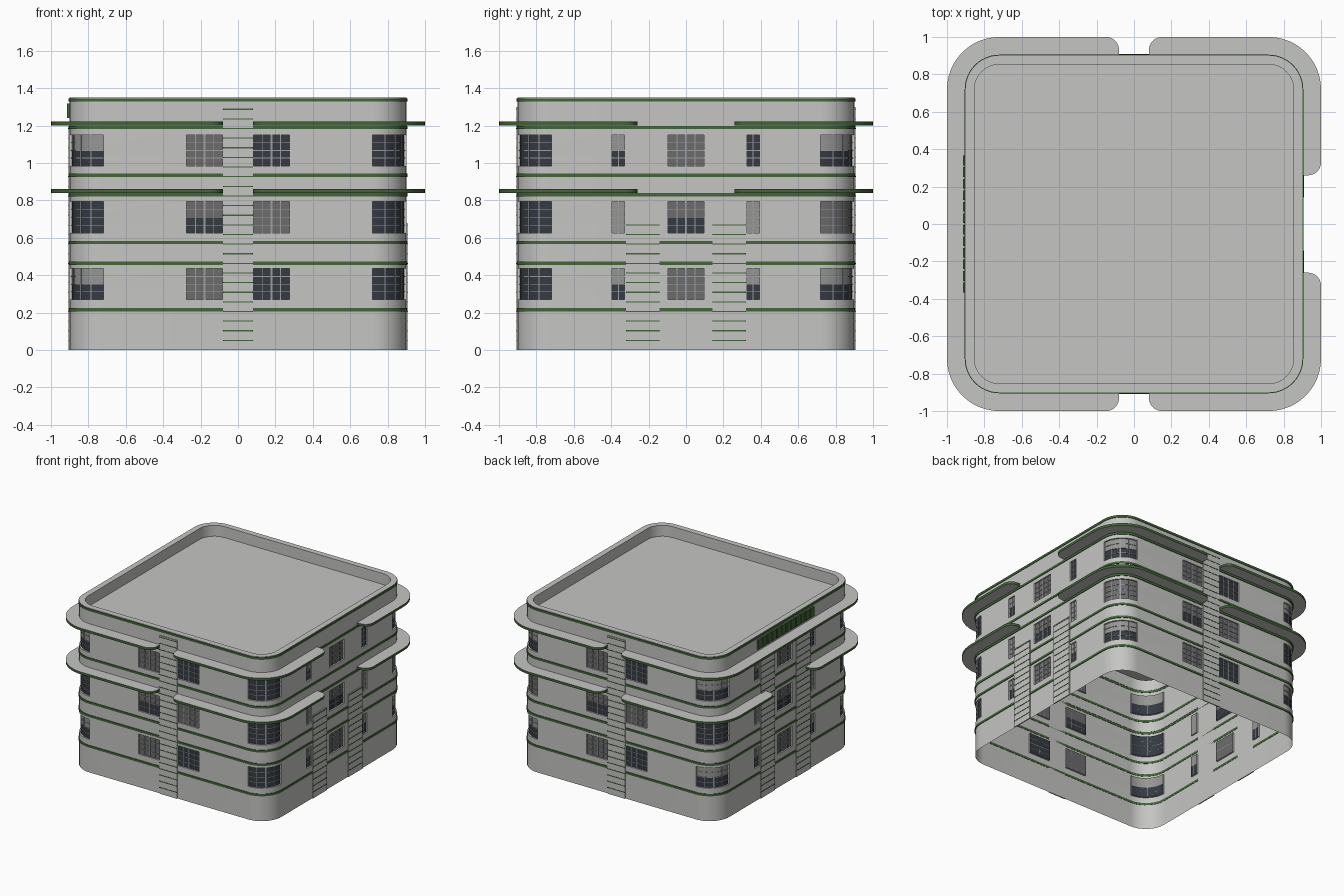
import bpy, bmesh, math
from mathutils import Vector

if "Cube" in bpy.data.objects:
    bpy.data.objects.remove(bpy.data.objects["Cube"])

H, R = 0.9, 0.18                 # half width of the block, corner radius
S = H - R                        # half length of the straight wall
ARC = R * math.pi / 2
L = 2 * S + ARC                  # perimeter length per side (wall + corner)


def material(name, rgb):
    m = bpy.data.materials.new(name)
    m.diffuse_color = (*rgb, 1)
    m.use_nodes = True
    m.node_tree.nodes["Principled BSDF"].inputs["Base Color"].default_value = m.diffuse_color
    return m


WALL = material("pale grey render", (0.56, 0.56, 0.545))
GREEN = material("dark green trim", (0.055, 0.13, 0.04))
GLASS = material("dark glass", (0.035, 0.043, 0.055))
BLIND = material("grey blind", (0.15, 0.15, 0.155))
PALE = material("light blind", (0.30, 0.30, 0.295))
BAR = material("window bar grey", (0.33, 0.34, 0.35))


def station(t, off, z):
    """Point on the rounded-square plan at perimeter t, pushed out by off.
    Sides run 0 front, 1 right, 2 back, 3 left; t = k*L is a side's centre."""
    k = math.floor((t + S) / L + 1e-6)
    s = t - k * L
    if s <= S:
        x, y = s, -(H + off)
    else:
        a = (s - S) / R
        x, y = S + (R + off) * math.sin(a), -S - (R + off) * math.cos(a)
    for _ in range(k % 4):
        x, y = -y, x
    return Vector((x, y, z))


def arc_steps(t0, t1, n=12):
    """Perimeter samples from t0 to t1, dense only round the corners."""
    pts = {round(t0, 5), round(t1, 5)}
    for k in range(-1, 6):
        for i in range(n + 1):
            t = k * L + S + ARC * i / n
            if t0 + 1e-4 < t < t1 - 1e-4:
                pts.add(round(t, 5))
    return sorted(pts)


def finish(name, bm, mats):
    bmesh.ops.remove_doubles(bm, verts=bm.verts, dist=1e-5)
    me = bpy.data.meshes.new(name)
    bm.to_mesh(me)
    bm.free()
    ob = bpy.data.objects.new(name, me)
    bpy.context.collection.objects.link(ob)
    for m in mats:
        me.materials.append(m)
    bpy.ops.object.select_all(action='DESELECT')
    ob.select_set(True)
    bpy.context.view_layer.objects.active = ob
    bpy.ops.object.shade_smooth_by_angle(angle=math.radians(30))
    return ob


def ribbon(bm, ts, inner, outer, z0, z1, edge_mat=0):
    """Box-section strip following the plan; outer may be a function of t."""
    out = outer if callable(outer) else (lambda t: outer)
    rings = [[bm.verts.new(station(t, o, z)) for o, z in
              ((inner, z0), (out(t), z0), (out(t), z1), (inner, z1))] for t in ts]
    for a, b in zip(rings, rings[1:]):
        for i in range(4):
            j = (i + 1) % 4
            f = bm.faces.new((a[i], b[i], b[j], a[j]))
            f.material_index = edge_mat if i == 1 else 0
    if ts[-1] - ts[0] < 4 * L - 1e-3:
        bm.faces.new(rings[0][::-1]).material_index = edge_mat
        bm.faces.new(rings[-1]).material_index = edge_mat


# Window layout: (start, end, blind level per floor) where 0 none, 1 half, 2 full
windows = []
for k in (0, 2):
    windows += [(k * L - 0.275, k * L - 0.082, (2, 1, 2)),
                (k * L + 0.082, k * L + 0.275, (0, 2, 0))]
for k in (1, 3):
    windows += [(k * L - 0.395, k * L - 0.328, (1, 3, 1)),
                (k * L - 0.097, k * L + 0.097, (2, 1, 2)),
                (k * L + 0.325, k * L + 0.392, (1, 3, 0))]
for k, levels in enumerate(((0, 0, 0), (1, 2, 1), (1, 0, 1), (1, 0, 1))):
    windows.append((k * L + S, k * L + S + ARC, levels))
FLOORS = ((0.27, 0.435), (0.625, 0.795), (0.985, 1.15))
DEPTH = -0.012


def window_at(t):
    for w in windows:
        if w[0] < t < w[1] or w[0] < t - 4 * L < w[1]:
            return w
    return None


# Walls with recessed window panes
bm = bmesh.new()
marks = set(arc_steps(-S, 4 * L - S))
for w in windows:
    marks.update((round(w[0], 5), round(w[1], 5)))
ts = sorted(marks)


def quad(points, mat=0):
    bm.faces.new([bm.verts.new(p) for p in points]).material_index = mat


levels = [0.0]
for a, b in FLOORS:
    levels += [a, (a + b) / 2, b]
levels.append(1.35)
for i, (t0, t1) in enumerate(zip(ts, ts[1:])):
    w = window_at((t0 + t1) / 2)
    for j, (z0, z1) in enumerate(zip(levels, levels[1:])):
        if not w or j % 3 == 0:
            quad([station(t0, 0, z0), station(t1, 0, z0), station(t1, 0, z1), station(t0, 0, z1)])
            continue
        upper = j % 3 == 2
        lv = w[2][j // 3]
        mat = {0: 1, 1: 3 if upper and w[1] - w[0] < 0.1 else 2 if upper else 1, 2: 2, 3: 3}[lv]
        if lv == 1 and upper and abs(w[1] - w[0] - ARC) < 1e-3:
            mat = 3
        quad([station(t0, DEPTH, z0), station(t1, DEPTH, z0),
              station(t1, DEPTH, z1), station(t0, DEPTH, z1)], mat)
        z = z1 if upper else z0                       # head or sill
        p = [station(t0, 0, z), station(t1, 0, z), station(t1, DEPTH, z), station(t0, DEPTH, z)]
        quad(p[::-1] if upper else p)
        for t, edge in ((t0, w[0]), (t1, w[1])):      # jambs
            if abs(t - edge) < 1e-4:
                p = [station(t, 0, z0), station(t, DEPTH, z0), station(t, DEPTH, z1), station(t, 0, z1)]
                quad(p if edge == w[0] else p[::-1])
finish("outer_walls", bm, [WALL, GLASS, BLIND, PALE])

# Parapet rim, its inner face and the sunken roof deck
bm = bmesh.new()
loop = arc_steps(-S, 4 * L - S)
for (o0, z0), (o1, z1) in (((0, 1.35), (-0.047, 1.35)), ((-0.047, 1.35), (-0.047, 1.26))):
    for t0, t1 in zip(loop, loop[1:]):
        quad([station(t0, o0, z0), station(t1, o0, z0), station(t1, o1, z1), station(t0, o1, z1)])
quad([station(t, -0.047, 1.26) for t in loop[:-1]])
finish("parapet_and_roof", bm, [WALL])

# Window bars: a centre mullion, thin uprights and cross bars
bm = bmesh.new()
for t0, t1, _ in windows:
    wide = t1 - t0 > 0.1
    for z0, z1 in FLOORS:
        cols = (0.25, 0.5, 0.75) if wide else (0.5,)
        for c in cols:
            t = t0 + (t1 - t0) * c
            hw = 0.005 if (wide and c == 0.5) else 0.002
            ribbon(bm, [t - hw, t + hw], DEPTH, DEPTH + 0.005, z0, z1)
        for r in (0.25, 0.5, 0.75):
            z = z0 + (z1 - z0) * r
            ribbon(bm, arc_steps(t0, t1), DEPTH, DEPTH + 0.004, z - 0.002, z + 0.002)
finish("window_bars", bm, [BAR])

# Green bands round the whole block
bm = bmesh.new()
for z in (0.215, 0.465, 0.575, 0.83, 0.935, 1.19, 1.337):
    ribbon(bm, loop, -0.002, 0.005, z - 0.009, z + 0.009)
finish("trim_bands", bm, [GREEN])


# Flat canopies wrapping the corners, with rounded ends
def canopy(name, t0, t1, z):
    rr = 0.07
    ends = [rr * (1 - math.cos(math.pi / 2 * i / 8)) for i in range(9)]
    path = sorted({*arc_steps(t0, t1), *(t0 + e for e in ends), *(t1 - e for e in ends)})

    def outer(t):
        d = min(t - t0, t1 - t, rr)
        return 0.1 - rr + math.sqrt(max(0, rr * rr - (rr - d) ** 2))
    b = bmesh.new()
    ribbon(b, path, -0.002, outer, z - 0.01, z + 0.01, 1)
    finish(name, b, [WALL, GREEN])


GAP = (0.08, 0.26, 0.08, 0.26, 0.08)
for k in range(4):
    canopy(f"lower_canopy_{k}", k * L + GAP[k], (k + 1) * L - GAP[k + 1], 0.851)
for k in range(2):
    canopy(f"upper_canopy_{k}", k * L + GAP[k], (k + 1) * L - GAP[k + 1], 1.211)
canopy("upper_canopy_left", 2 * L + 0.08, 4 * L - 0.08, 1.211)

# Pilaster strips with thin green lines: (centre, half width, top)
strips = [(0, 0.08, 1.30), (2 * L, 0.08, 1.30)]
for k, top in ((1, 0.68), (3, 1.185)):
    strips += [(k * L - 0.231, 0.09, top), (k * L + 0.231, 0.09, top)]
plates, lines = bmesh.new(), bmesh.new()
for c, hw, top in strips:
    ribbon(plates, [c - hw, c + hw], -0.002, 0.007, 0, top)
    for i in range(1, int(top / 0.0515) + 1):
        z = i * 0.0515
        ribbon(lines, [c - hw, c + hw], 0, 0.009, z - 0.003, z + 0.003)
finish("pilaster_strips", plates, [WALL])
finish("pilaster_lines", lines, [GREEN])

# Plain row of raised green panels on the left parapet
bm = bmesh.new()
for i in range(12):
    t = 3 * L - 0.37 + 0.74 * (i + 0.5) / 12
    ribbon(bm, [t - 0.026, t + 0.026], -0.002, 0.014, 1.242, 1.318)
finish("parapet_panels", bm, [GREEN])
